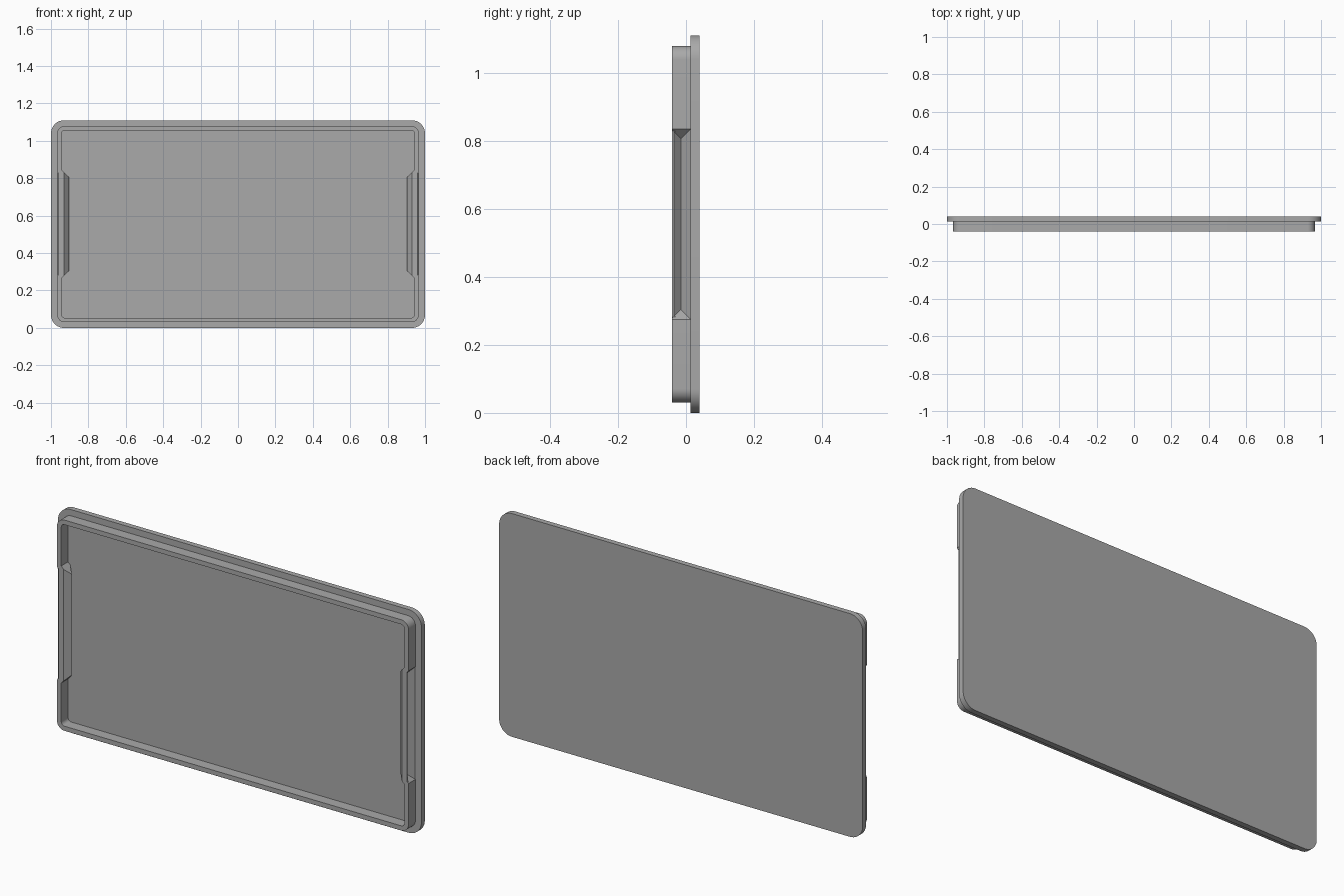
import bpy, bmesh, math

cube = bpy.data.objects.get("Cube")
if cube:
    bpy.data.objects.remove(cube)

H = 1.11            # overall height
MID = H / 2
TIP, SEAT, BACK = -0.041, 0.013, 0.04   # depth of rim tip, plate front, plate back
RIDGE_Y, RIDGE_HALF = -0.015, 0.251     # grip ridge line

grey = bpy.data.materials.new("light_grey")
grey.use_nodes = True
colour = (0.4, 0.4, 0.4, 1)
grey.diffuse_color = colour
grey.node_tree.nodes["Principled BSDF"].inputs["Base Color"].default_value = colour


def make(name, bm):
    bmesh.ops.recalc_face_normals(bm, faces=bm.faces)
    mesh = bpy.data.meshes.new(name)
    bm.to_mesh(mesh)
    bm.free()
    mesh.materials.append(grey)
    ob = bpy.data.objects.new(name, mesh)
    bpy.context.collection.objects.link(ob)
    return ob


def rounded_slab(name, half_x, half_z, radius, y0, y1, steps=10):
    """Rounded rectangle extruded along y."""
    bm = bmesh.new()
    verts = []
    for i, (sx, sz) in enumerate([(1, 1), (-1, 1), (-1, -1), (1, -1)]):
        for k in range(steps + 1):
            a = (i + k / steps) * math.pi / 2
            verts.append(bm.verts.new((sx * (half_x - radius) + radius * math.cos(a), y0,
                                       MID + sz * (half_z - radius) + radius * math.sin(a))))
    face = bm.faces.new(verts)
    new = bmesh.ops.extrude_face_region(bm, geom=[face])["geom"]
    bmesh.ops.translate(bm, vec=(0, y1 - y0, 0),
                        verts=[v for v in new if isinstance(v, bmesh.types.BMVert)])
    return make(name, bm)


def wedge(name, side, apex, depth, clip=None):
    """Hipped wedge with 45 degree faces, its ridge pointing to the middle."""
    bm = bmesh.new()
    for sz in (-1, 1):
        bm.verts.new((side * apex, RIDGE_Y, MID + sz * RIDGE_HALF))
        for sy in (-1, 1):
            bm.verts.new((side * (apex + depth), RIDGE_Y + sy * depth,
                          MID + sz * (RIDGE_HALF + depth)))
    bmesh.ops.convex_hull(bm, input=bm.verts)
    for y, direction in clip or ():
        cut = bmesh.ops.bisect_plane(bm, geom=bm.verts[:] + bm.edges[:] + bm.faces[:],
                                     plane_co=(0, y, 0), plane_no=(0, direction, 0),
                                     clear_outer=True)["geom_cut"]
        bmesh.ops.holes_fill(bm, edges=[e for e in cut if isinstance(e, bmesh.types.BMEdge)])
    return make(name, bm)


def box(name, centre, size):
    bm = bmesh.new()
    bmesh.ops.create_cube(bm, size=1)
    bmesh.ops.scale(bm, vec=size, verts=bm.verts)
    bmesh.ops.translate(bm, vec=centre, verts=bm.verts)
    return make(name, bm)


def boolean(target, tool, operation):
    mod = target.modifiers.new(tool.name, "BOOLEAN")
    mod.operation, mod.solver, mod.object = operation, "EXACT", tool
    tool.hide_render = True
    bpy.context.view_layer.objects.active = target
    bpy.ops.object.modifier_apply(modifier=mod.name)
    bpy.data.objects.remove(tool)


# Cover plate
plate = rounded_slab("cover_plate", 1.0, MID, 0.07, SEAT, BACK)

# Raised rim wall
root = SEAT + 0.008
rim = rounded_slab("rim_wall", 0.967, 0.524, 0.04, TIP, root)
boolean(rim, rounded_slab("rim_hollow", 0.944, 0.501, 0.018, TIP - 0.05, root + 0.05), "DIFFERENCE")

# Side grips: the wall folds inward, leaving a groove outside
for side in (-1, 1):
    boolean(rim, wedge("grip_fold", side, 0.904, 0.051, [(TIP, -1), (root, 1)]), "UNION")
    boolean(rim, wedge("grip_groove", side, 0.938, 0.045), "DIFFERENCE")
    boolean(rim, box("grip_edge", (side * 0.984, TIP, MID),
                     (0.05, 0.02, 2 * RIDGE_HALF + 0.045)), "DIFFERENCE")

for ob in (plate, rim):
    bpy.ops.object.select_all(action="DESELECT")
    ob.select_set(True)
    bpy.context.view_layer.objects.active = ob
    bpy.ops.object.shade_smooth_by_angle(angle=math.radians(30))
